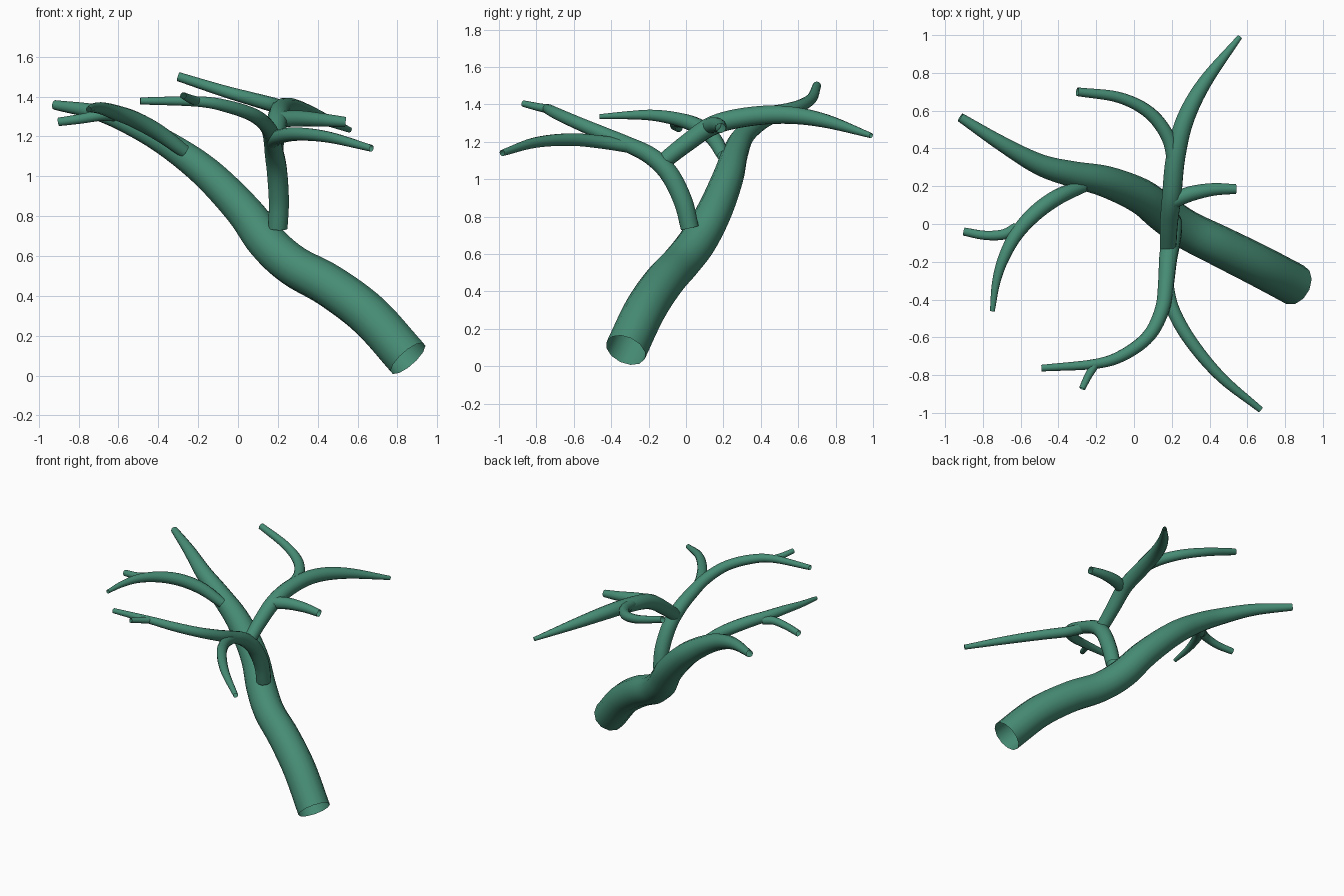
import bpy, bmesh, math
from mathutils import Vector

SIDES, STEPS = 12, 6

bark = bpy.data.materials.new("green_bark")
bark.diffuse_color = (0.062, 0.262, 0.175, 1)


def spline(pts):
    """Catmull-Rom through (x, y, z, radius) points."""
    p = [Vector(q) for q in pts]
    p = [p[0] * 2 - p[1]] + p + [p[-1] * 2 - p[-2]]
    out = []
    for i in range(1, len(p) - 2):
        a, b, c, d = p[i - 1:i + 3]
        for s in range(STEPS):
            t = s / STEPS
            out.append(0.5 * (2 * b + (c - a) * t + (2 * a - 5 * b + 4 * c - d) * t * t
                              + (3 * b - a - 3 * c + d) * t ** 3))
    return out + [p[-2]]


def tube(name, pts):
    """Open tapered tube swept along a smooth path."""
    path = spline(pts)
    pos = [q.to_3d() for q in path]
    bm = bmesh.new()
    rings, side = [], None
    for i, q in enumerate(path):
        tan = (pos[min(i + 1, len(pos) - 1)] - pos[max(i - 1, 0)]).normalized()
        if side is None:
            side = tan.orthogonal()
        side = (side - tan * side.dot(tan)).normalized()
        up = tan.cross(side)
        rings.append([bm.verts.new(pos[i] + q[3] * (side * math.cos(a) + up * math.sin(a)))
                      for a in (2 * math.pi * k / SIDES for k in range(SIDES))])
    for r0, r1 in zip(rings, rings[1:]):
        for k in range(SIDES):
            n = (k + 1) % SIDES
            bm.faces.new((r0[k], r0[n], r1[n], r1[k])).smooth = True
    me = bpy.data.meshes.new(name)
    bm.to_mesh(me)
    bm.free()
    me.materials.append(bark)
    ob = bpy.data.objects.new(name, me)
    bpy.context.collection.objects.link(ob)


# Main limb
tube("trunk", [(.853, -.322, .086, .112), (.66, -.22, .3, .111), (.46, -.12, .45, .108),
               (.28, -.03, .55, .104), (.15, .06, .665, .102), (.03, .15, .825, .094),
               (-.15, .225, 1.01, .083), (-.33, .265, 1.145, .069), (-.5, .315, 1.24, .056),
               (-.7, .425, 1.318, .04), (-.92, .565, 1.358, .024)])

# Upright branch and its forks at the front
tube("front_branch", [(.2, .02, .74, .05), (.205, -.015, .88, .052), (.195, -.09, 1.03, .052),
                      (.18, -.19, 1.125, .048), (.17, -.31, 1.185, .043), (.15, -.45, 1.245, .039),
                      (.08, -.59, 1.305, .035), (-.05, -.69, 1.35, .032),
                      (-.2, -.74, 1.375, .027), (-.49, -.763, 1.378, .018)])
tube("front_twig", [(-.2, -.735, 1.375, .024), (-.24, -.8, 1.388, .021), (-.275, -.872, 1.405, .017)])
tube("front_right_branch", [(.17, -.3, 1.175, .036), (.205, -.45, 1.198, .036),
                            (.3, -.62, 1.212, .034), (.46, -.81, 1.195, .028),
                            (.67, -.983, 1.14, .017)])

# Branch reaching to the back
tube("back_branch", [(.18, -.145, 1.075, .043), (.185, 0, 1.19, .048), (.2, .15, 1.29, .052),
                     (.22, .35, 1.336, .052), (.27, .55, 1.343, .048), (.375, .75, 1.31, .037),
                     (.56, .99, 1.233, .014)])
tube("back_left_branch", [(.215, .31, 1.34, .037), (.18, .46, 1.357, .037), (.08, .59, 1.385, .034),
                          (-.08, .67, 1.43, .029), (-.3, .7, 1.5, .023)])
tube("right_twig", [(.2, .12, 1.285, .042), (.3, .16, 1.29, .041), (.42, .183, 1.283, .034),
                    (.54, .185, 1.272, .026)])

# Left branch and twig
tube("left_branch", [(-.27, .2, 1.125, .034), (-.4, .145, 1.22, .042), (-.52, .06, 1.285, .042),
                     (-.62, -.05, 1.322, .037), (-.69, -.18, 1.342, .03),
                     (-.73, -.31, 1.342, .022), (-.75, -.462, 1.335, .013)])
tube("left_twig", [(-.62, -.02, 1.305, .03), (-.69, -.055, 1.305, .028), (-.79, -.06, 1.288, .025),
                   (-.9, -.04, 1.273, .022)])
